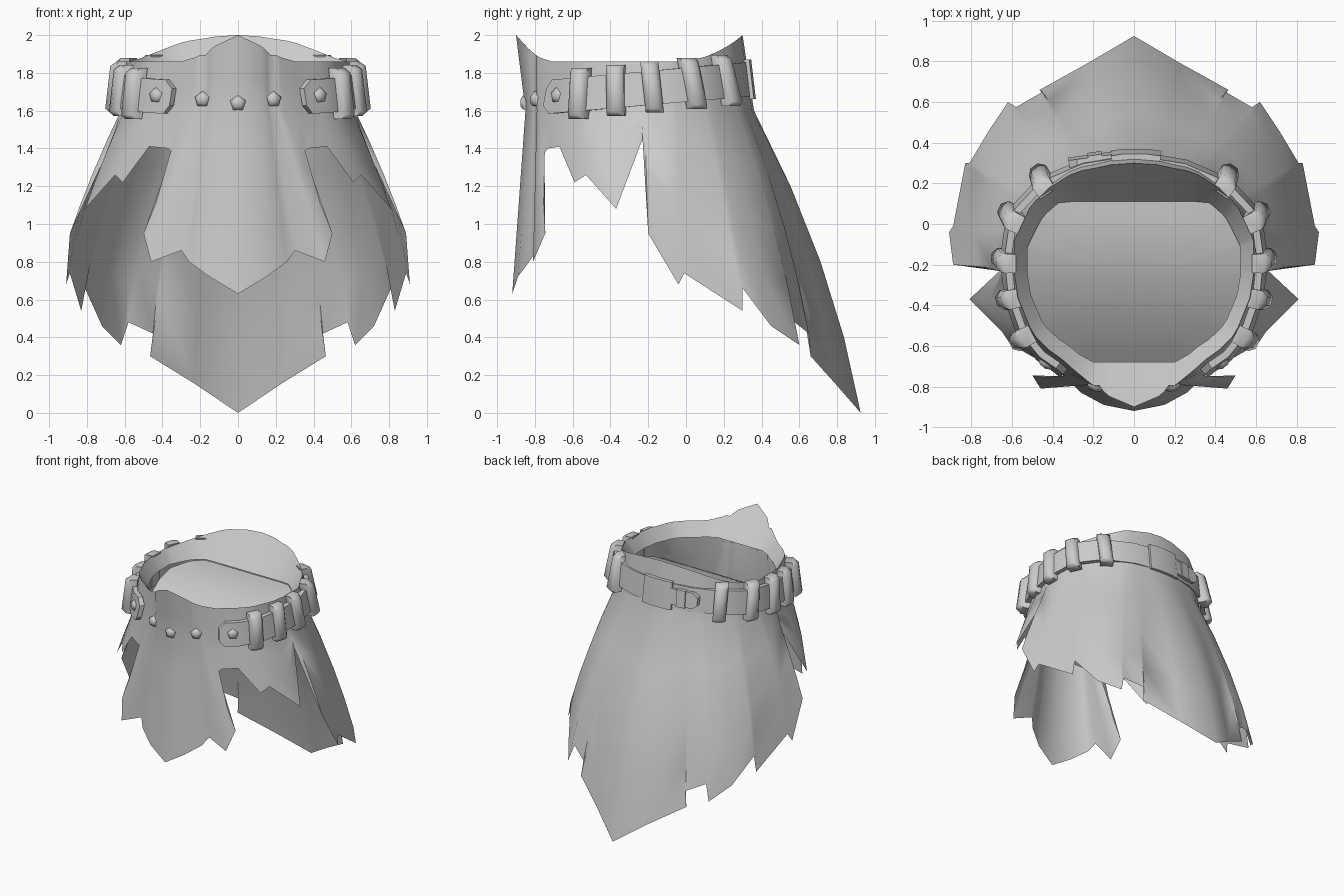
import bpy, bmesh, math
from mathutils import Vector

if "Cube" in bpy.data.objects:
    bpy.data.objects.remove(bpy.data.objects["Cube"])

grey = bpy.data.materials.new("grey cloth")
grey.diffuse_color = (0.6, 0.6, 0.6, 1)
grey.use_nodes = True
grey.node_tree.nodes["Principled BSDF"].inputs["Base Color"].default_value = grey.diffuse_color


def make(name, verts, faces, mirror=False, angle=40):
    me = bpy.data.meshes.new(name)
    me.from_pydata([tuple(v) for v in verts], [], faces)
    me.materials.append(grey)
    bm = bmesh.new()
    bm.from_mesh(me)
    bmesh.ops.remove_doubles(bm, verts=bm.verts, dist=0.0005)
    bmesh.ops.recalc_face_normals(bm, faces=bm.faces)
    bm.to_mesh(me)
    bm.free()
    ob = bpy.data.objects.new(name, me)
    bpy.context.collection.objects.link(ob)
    if mirror:
        m = ob.modifiers.new("mirror", 'MIRROR')
        m.use_clip = True
    bpy.ops.object.select_all(action='DESELECT')
    ob.select_set(True)
    bpy.context.view_layer.objects.active = ob
    bpy.ops.object.shade_smooth_by_angle(angle=math.radians(angle))
    return ob


def grid_faces(cols, rows, start=0):
    return [(c * rows + r, c * rows + r + 1, (c + 1) * rows + r + 1, (c + 1) * rows + r)
            for c in range(cols - 1) for r in range(start, rows - 1)]


# Skirt columns: waist x, y, then hem x, y, z
front = [(0, -.85, 0, -.92, .63), (.13, -.82, .15, -.89, .72), (.16, -.805, .26, -.83, .80),
         (.18, -.79, .30, -.79, .86), (.21, -.79, .46, -.81, .80), (.235, -.78, .50, -.745, .95),
         (.32, -.735, .335, -.755, 1.37)]
side = [(.37, -.69, .37, -.73, 1.40), (.44, -.64, .47, -.67, 1.41), (.51, -.57, .61, -.59, 1.22),
        (.54, -.52, .65, -.53, 1.26), (.60, -.37, .81, -.37, 1.08), (.62, -.24, .66, -.23, 1.45),
        (.62, -.22, .89, -.20, .95), (.62, -.08, .91, -.04, .68), (.61, -.05, .89, -.01, .74),
        (.54, .10, .83, .30, .54), (.51, .14, .81, .30, .66), (.44, .21, .72, .45, .46),
        (.36, .27, .62, .60, .36), (.33, .29, .58, .575, .48), (.27, .315, .45, .65, .42),
        (.20, .33, .465, .66, .30), (.12, .35, .23, .79, .155), (0, .36, 0, .925, 0)]


def rim_point(x, y):
    back = max(0, (y + .05) / .41) ** 2
    tip = max(0, (-y - .75) / .10)
    return Vector((x * .95, -.25 + (y + .25) * .95 - .08 * tip - .03 * back,
                   1.86 + .14 * back + .14 * tip ** 1.5))


verts, rims = [], []
for i, (x, y, hx, hy, hz) in enumerate(front + side):
    rim, waist, hem = rim_point(x, y), Vector((x, y, 1.6)), Vector((hx, hy, hz))
    rims.append(rim)
    # the sides and back swell outwards a little between waist and hem
    drop = (1.6 - hz) / 1.6
    out = Vector((hx, max(hy, 0), 0))
    out = out.normalized() * .07 * drop ** 2 if i > 6 and out.length else Vector()
    verts += [rim, rim.lerp(waist, .5)]
    for t in (0, .25, .5, .75, 1):
        verts.append(waist.lerp(hem, t) + out * 4 * t * (1 - t))
make("torn_skirt", verts, grid_faces(len(rims), 7), True, 55)

# Lip folded inwards from the rim
lips = [Vector((r.x * .89, min(.11, max(-.68, -.27 + (r.y + .27) * .84)), 1.76)) for r in rims]
verts = [v for pair in zip(rims, lips) for v in pair]
make("collar_lip", verts, grid_faces(len(rims), 2), True, 30)

# Curved lining inside the waist, dropping towards the front
verts = []
for p in lips:
    reach = p.y - (.05 if p.y < -.6 else 0)
    for s in (1, .8, .6, .4, .2, 0):
        y = -.28 + (reach + .28) * s
        verts.append(Vector((p.x * s, y, 1.755 - .31 * ((.11 - y) / .79) ** 2)))
make("waist_lining", verts, grid_faces(len(rims), 6), True, 60)

# Belt strap following the waist
path = [(.345, -.735), (.38, -.705), (.46, -.65), (.55, -.54), (.61, -.37), (.632, -.17),
        (.60, .05), (.46, .20), (.25, .29), (.10, .315)]
path = [Vector((x, y, 0)) for x, y in path]


def belt_z(y):
    return 1.715 + .09 * (y + .25)


def strap(name, pts, height, thick, taper=1.0):
    verts, n = [], len(pts)
    for i, p in enumerate(pts):
        t = (pts[min(i + 1, n - 1)] - pts[max(i - 1, 0)]).normalized()
        out = Vector((t.y, -t.x, 0))
        if out.dot(p + Vector((0, .25, 0))) < 0:
            out = -out
        o = out * thick / 2
        h = Vector((0, 0, height / 2 * (taper if i == 0 else 1)))
        c = p + Vector((0, 0, belt_z(p.y)))
        lean = out * height * .06
        verts += [c + o + h - lean, c + o - h + lean, c - o - h + lean, c - o + h - lean]
    faces = [(4 * i + k, 4 * i + (k + 1) % 4, 4 * i + 4 + (k + 1) % 4, 4 * i + 4 + k)
             for i in range(n - 1) for k in range(4)]
    faces += [(0, 1, 2, 3), tuple(range(4 * n - 4, 4 * n))]
    return make(name, verts, faces, angle=35)


full = path + [Vector((-p.x, p.y, 0)) for p in reversed(path)]
belt = strap("belt", path + [Vector((0, .32, 0))], .18, .035, .5)
belt.modifiers.new("mirror", 'MIRROR')


def frame(x, y):
    # outward direction of the belt at a point
    i = min(range(1, len(full) - 1), key=lambda k: (full[k] - Vector((x, y, 0))).length)
    t = (full[i + 1] - full[i - 1]).normalized()
    o = Vector((t.y, -t.x, 0))
    if o.dot(Vector((x, y + .25, 0))) < 0:
        o = -o
    return o, Vector((-o.y, o.x, 0))


# Rounded keeper loops gripping the belt, leaning with the skirt
profile = [(-.045, -.04), (.045, -.04), (.048, .025), (.022, .052), (-.022, .052), (-.048, .025)]
for n, (x, y) in enumerate([(.55, -.565), (.615, -.37), (.637, -.18), (.605, .035), (.455, .215)]):
    o, t = frame(x, y)
    slant = min(.15, max(0, (y + .45) * .4))
    verts = []
    for h, s in ((-.135, .45), (-.112, 1), (.112, 1), (.135, .45)):
        for a, b in profile:
            b = b if b < 0 else b * s
            verts.append(Vector((x, y - h * slant, belt_z(y) + .003 + h)) + t * a + o * (b - h * .12))
    k = len(profile)
    faces = [(r * k + i, r * k + (i + 1) % k, r * k + k + (i + 1) % k, r * k + k + i)
             for r in range(3) for i in range(k)]
    faces += [tuple(range(k)), tuple(range(3 * k, 4 * k))]
    make(f"belt_loop_{n + 1}", verts, faces, True, 55)

# Back buckle, tail keeper and the loose strap tail
strap("back_buckle", [Vector((x, y, 0)) for x, y in ((.13, .32), (.06, .33), (-.05, .33), (-.11, .32))],
      .21, .055)
strap("tail_keeper", [Vector((x, y, 0)) for x, y in ((-.155, .322), (-.225, .312))], .13, .06)
strap("strap_tail", [Vector((x, y, 0)) for x, y in ((-.32, .295), (-.28, .30), (-.10, .325))],
      .12, .05, .5)

# Five-sided studs on the front and on the belt ends
for n, (x, y, z) in enumerate([(0, -.855, 1.64), (.19, -.80, 1.66), (-.19, -.80, 1.66),
                               (.435, -.685, 1.68), (-.435, -.685, 1.68)]):
    o = Vector((x * 1.6, -.85, 0)).normalized()
    t = Vector((-o.y, o.x, 0))
    verts = []
    for r, d in ((.044, -.008), (.04, .008), (.02, .022)):
        for k in range(5):
            a = math.pi / 2 + k * math.tau / 5
            verts.append(Vector((x, y, z)) + o * d + t * r * math.cos(a) + Vector((0, 0, r * math.sin(a))))
    faces = [(r * 5 + k, r * 5 + (k + 1) % 5, r * 5 + 5 + (k + 1) % 5, r * 5 + 5 + k)
             for r in range(2) for k in range(5)]
    faces += [tuple(range(5)), tuple(range(10, 15))]
    make(f"stud_{n + 1}", verts, faces, angle=60)
